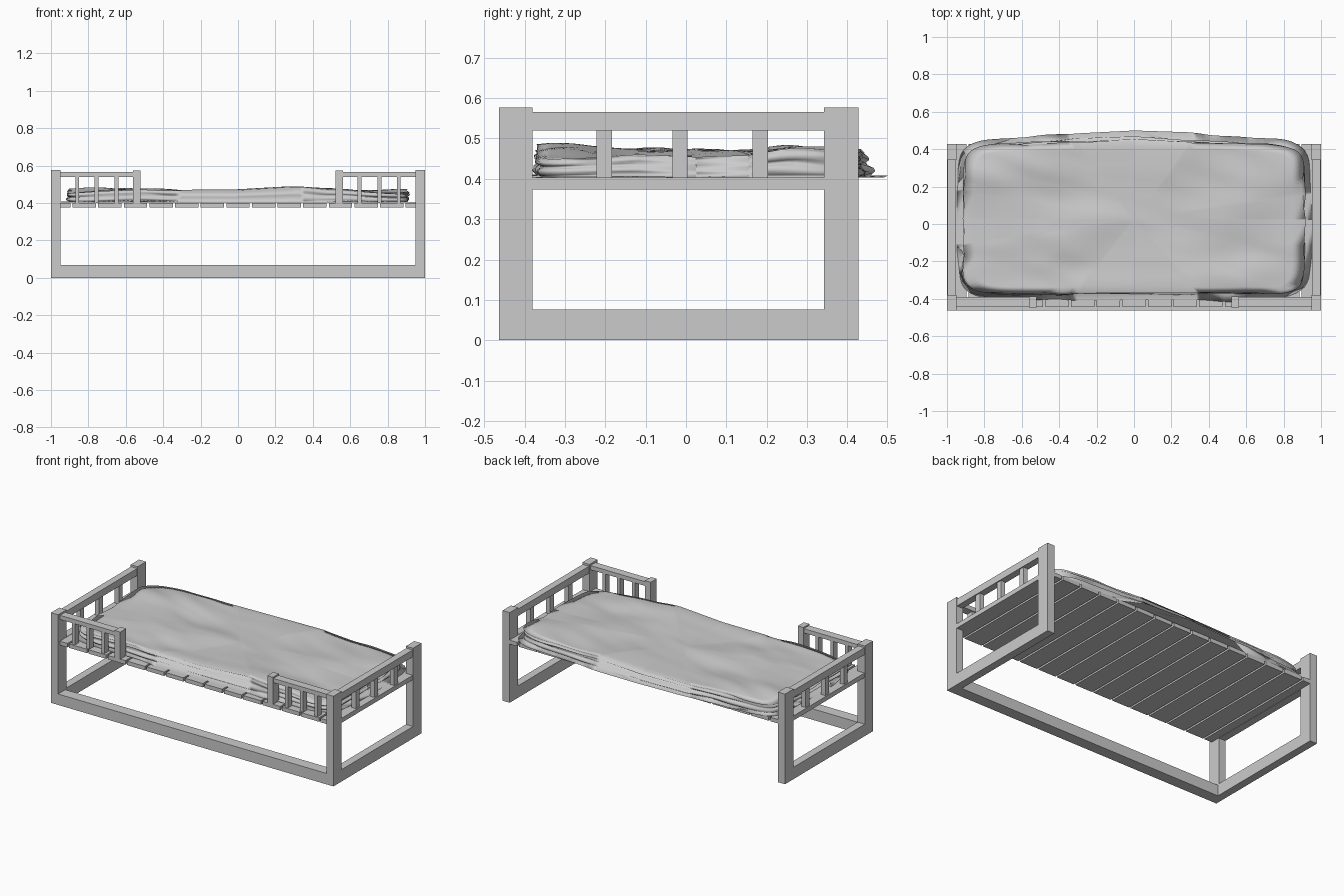
import bpy, bmesh, math
from mathutils import noise, Vector

if "Cube" in bpy.data.objects:
    bpy.data.objects.remove(bpy.data.objects["Cube"])


def box(name, x0, x1, y0, y1, z0, z1):
    bm = bmesh.new()
    bmesh.ops.create_cube(bm, size=1)
    for v in bm.verts:
        v.co = ((x0 + x1) / 2 + v.co.x * (x1 - x0),
                (y0 + y1) / 2 + v.co.y * (y1 - y0),
                (z0 + z1) / 2 + v.co.z * (z1 - z0))
    return link(name, bm)


def link(name, bm):
    bmesh.ops.recalc_face_normals(bm, faces=bm.faces)
    me = bpy.data.meshes.new(name)
    bm.to_mesh(me)
    bm.free()
    ob = bpy.data.objects.new(name, me)
    bpy.context.collection.objects.link(ob)
    return ob


def side_box(name, side, a, b, *rest):
    x0, x1 = sorted((side * a, side * b))
    return box(name, x0, x1, *rest)


for s, tag in ((-1, "left"), (1, "right")):
    # end frame: posts and rails
    side_box(tag + "_front_post", s, 0.95, 1.0, -0.463, -0.38, 0, 0.577)
    side_box(tag + "_back_post", s, 0.95, 1.0, 0.342, 0.427, 0, 0.577)
    side_box(tag + "_floor_rail", s, 0.95, 1.0, -0.38, 0.342, 0, 0.076)
    side_box(tag + "_bed_rail", s, 0.95, 0.998, -0.38, 0.342, 0.374, 0.403)
    side_box(tag + "_top_rail", s, 0.953, 0.997, -0.38, 0.342, 0.52, 0.565)
    for y in (-0.203, -0.015, 0.184):
        side_box(tag + "_end_spindle", s, 0.96, 0.99, y - 0.019, y + 0.019, 0.403, 0.52)
    # short front guard
    side_box(tag + "_guard_post", s, 0.521, 0.561, -0.447, -0.387, 0.40, 0.575)
    side_box(tag + "_guard_rail", s, 0.561, 0.95, -0.443, -0.391, 0.539, 0.566)
    for x in (0.65, 0.756, 0.859):
        side_box(tag + "_guard_spindle", s, x - 0.01, x + 0.01, -0.437, -0.397, 0.40, 0.539)

# front floor rail
box("front_floor_rail", -0.95, 0.95, -0.463, -0.39, 0, 0.07)

# slats
pitch, gap = 0.137, 0.006
for i in range(-7, 8):
    x0 = max(i * pitch - pitch / 2 + gap, -0.95)
    x1 = min(i * pitch + pitch / 2 - gap, 0.95)
    box("slat", x0, x1, -0.445, 0.427, 0.376, 0.401)


# rumpled mattress: concentric rounded-rectangle rings
def wave(x, y, z=0.0):
    return noise.noise(Vector((x, y, z)))


def outline(t):
    c, n = (math.cos(t), math.sin(t)), 0.16
    x = 0.895 * math.copysign(abs(c[0]) ** n, c[0])
    y = 0.385 * math.copysign(abs(c[1]) ** n, c[1])
    return x, y


def even_outline(count):
    pts = [outline(2 * math.pi * i / 6000) for i in range(6001)]
    run = [0.0]
    for p, q in zip(pts, pts[1:]):
        run.append(run[-1] + math.dist(p, q))
    out, j = [], 0
    for i in range(count):
        while run[j] < run[-1] * i / count:
            j += 1
        out.append(pts[j])
    return out


def top_height(x, y):
    h = 0.466 + 0.022 * wave(x * 1.8 + 3, y * 4.5 + 1) + 0.009 * wave(x * 4, y * 9 + x * 2, 5)
    return min(h + 0.006 * math.cos(x * 6.5 - 1.8), 0.489)


ring = even_outline(240)
inner = [0.04 + 0.9 * k / 17 for k in range(18)]
# (outward offset, height fraction) down the folded edge
edge = [(-0.012, 0.98), (0.0, 0.93), (0.01, 0.83), (0.013, 0.7), (0.006, 0.6), (-0.003, 0.53),
        (0.006, 0.46), (0.014, 0.36), (0.015, 0.22), (0.008, 0.1), (-0.008, 0.02), (-0.05, 0.0)]
bm = bmesh.new()
rows = []
for k in range(len(inner) + len(edge)):
    row = []
    for px, py in ring:
        if k < len(inner):
            s, off, f = inner[k], 0, 1
        else:
            off, f = edge[k - len(inner)]
            s = 1
        x, y = px * s, py * s
        # wavy border, with the back edge bulging over the slats
        wob = 0.014 * wave(px * 3, py * 5, 2) + 0.012 * wave(px * 5, py * 7, f * 3) * (s == 1)
        ax, ay = abs(px) / 0.895, abs(py) / 0.385
        x += math.copysign((off + wob) * ax ** 8, px) * s
        y += math.copysign((off + wob) * ay ** 8, py) * s
        y += 0.026 + s * max(py, 0) / 0.385 * 0.038 * math.exp(-(px / 0.45) ** 2) * (1.1 - 0.5 * f)
        base = 0.403 + 0.012 * max(0, wave(px * 3, py * 4, 9)) * (s == 1)
        z = base + (top_height(x, y) - base) * f
        row.append(bm.verts.new((x, y, z)))
    rows.append(row)
n = len(ring)
for a, b in zip(rows, rows[1:]):
    for i in range(n):
        bm.faces.new((a[i], a[(i + 1) % n], b[(i + 1) % n], b[i]))
cx = bm.verts.new((0, 0.026, top_height(0, 0.026)))
for i in range(n):
    bm.faces.new((cx, rows[0][i], rows[0][(i + 1) % n]))
bm.faces.new(rows[-1])
mattress = link("mattress", bm)
for p in mattress.data.polygons:
    p.use_smooth = True
